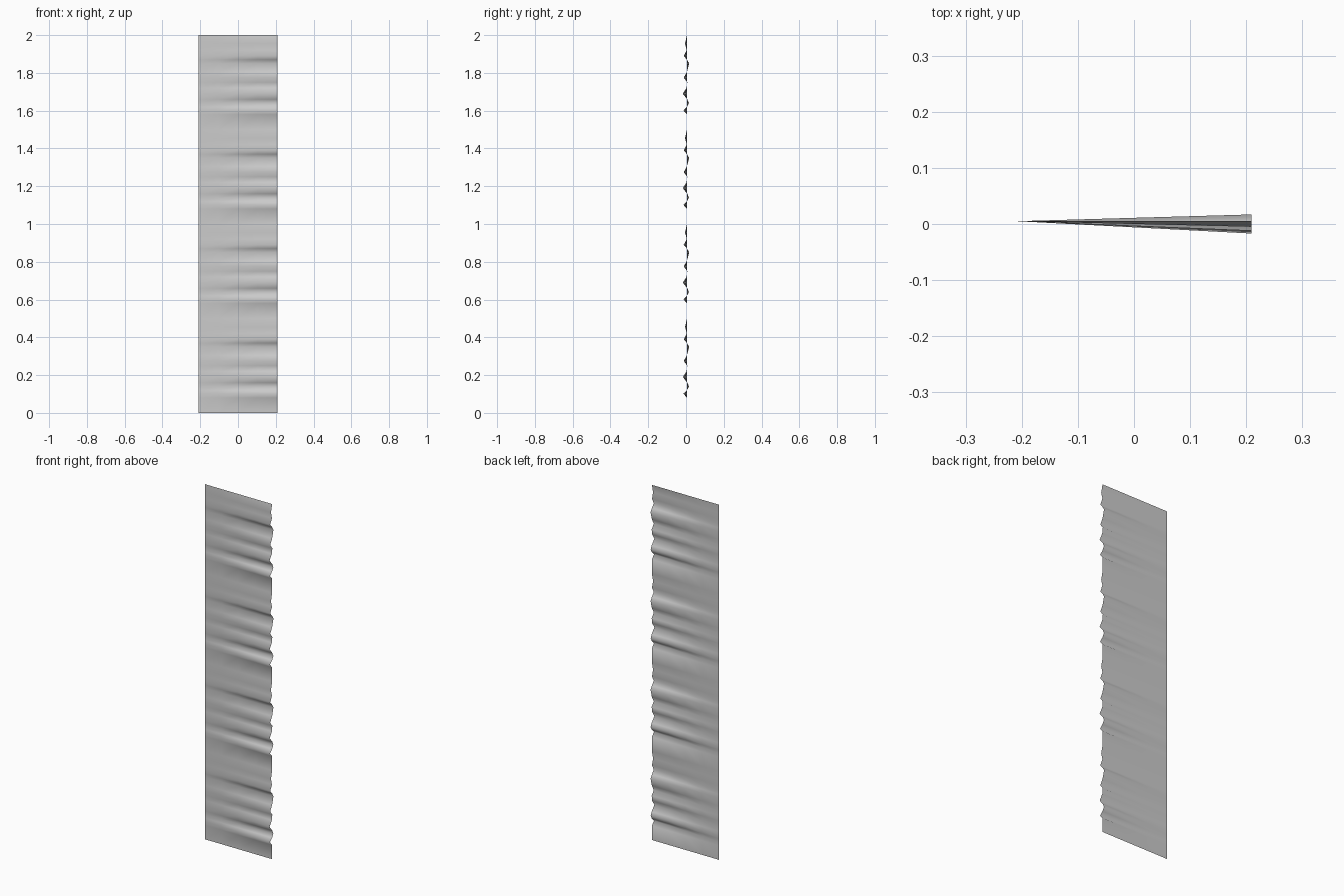
import bpy, bmesh

if "Cube" in bpy.data.objects:
    bpy.data.objects.remove(bpy.data.objects["Cube"])

# one period of the free-edge ripple: (height, y at the free edge)
REST = 0.005
RIPPLE = [(0.0, 0.005), (0.08, 0.005), (0.102, -0.014), (0.12, 0.005),
          (0.14, 0.016), (0.16, 0.007), (0.19, -0.017), (0.22, 0.003),
          (0.25, 0.007), (0.275, -0.012), (0.305, 0.005), (0.35, 0.017),
          (0.37, 0.005), (0.39, -0.012), (0.42, 0.004), (0.455, -0.005)]
W, REPEATS, COLS = 0.209, 4, 4

# cloth sheet: flat at the left edge, fully rippled at the right edge
rows = [(0.5 * k + z, y) for k in range(REPEATS) for z, y in RIPPLE] + [(2.0, REST)]
bm = bmesh.new()
grid = []
for z, y in rows:
    grid.append([bm.verts.new((-W + 2 * W * i / COLS, REST + (y - REST) * i / COLS, z))
                 for i in range(COLS + 1)])
for a, b in zip(grid, grid[1:]):
    for i in range(COLS):
        f = bm.faces.new((a[i], a[i + 1], b[i + 1], b[i]))
        f.smooth = True
mesh = bpy.data.meshes.new("rippled_sheet")
bm.to_mesh(mesh)
bm.free()
sheet = bpy.data.objects.new("rippled_sheet", mesh)
bpy.context.collection.objects.link(sheet)
